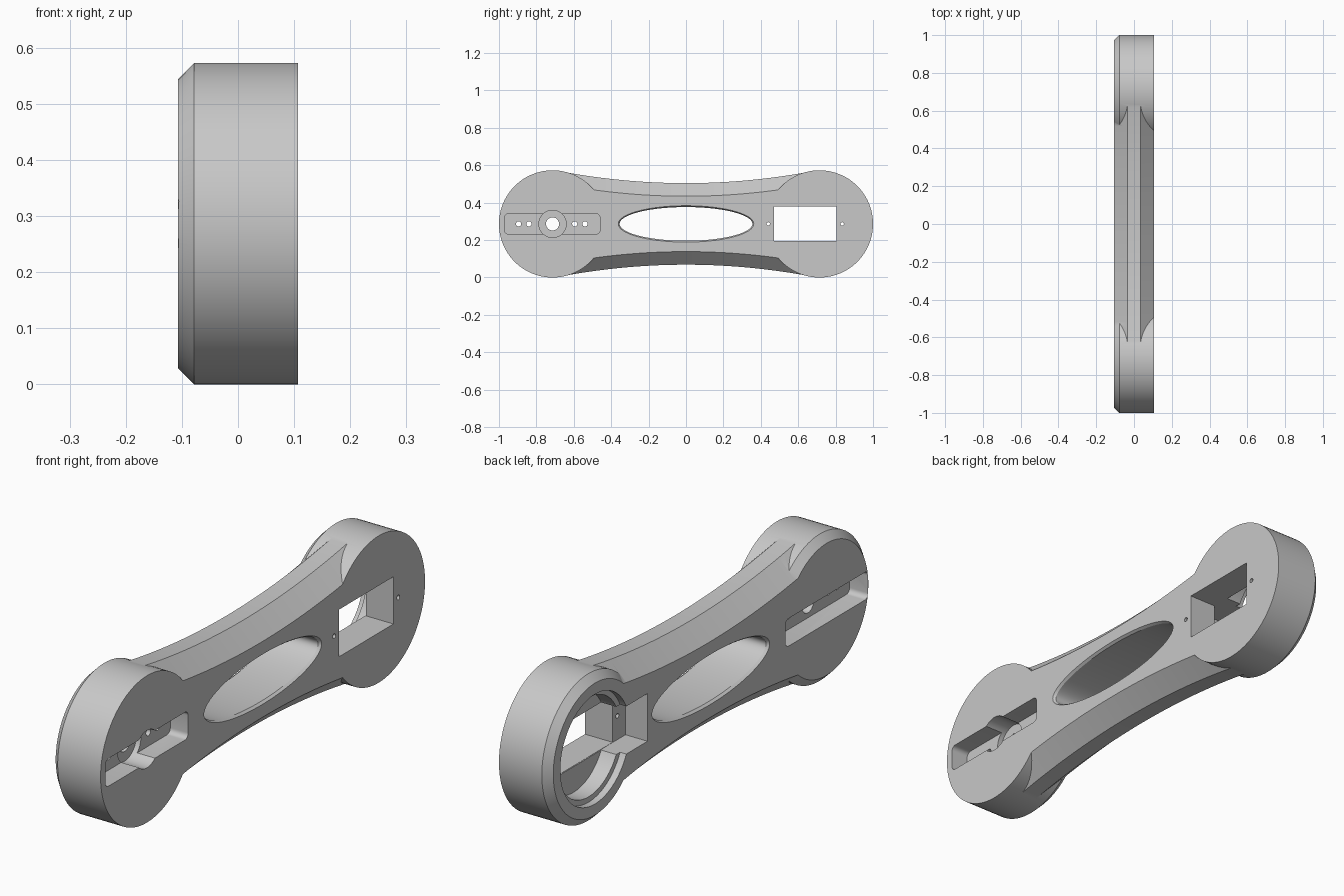
import bpy, bmesh
from math import sin, cos, pi

if "Cube" in bpy.data.objects:
    bpy.data.objects.remove(bpy.data.objects["Cube"])

MID = 0.2865            # height of the long axis, also the end radius
END = 0.7135            # distance of each end centre from the middle
HALF = 0.107            # half thickness

grey = bpy.data.materials.new("light_grey")
grey.use_nodes = True
grey.diffuse_color = (0.58, 0.58, 0.58, 1)
grey.node_tree.nodes["Principled BSDF"].inputs["Base Color"].default_value = (0.58, 0.58, 0.58, 1)


def oval(y, ry, rz, n=96):
    return [(y + ry * cos(2 * pi * i / n), MID + rz * sin(2 * pi * i / n)) for i in range(n)]


def rounded(y0, y1, half, r, n=6):
    """Rectangle outline about the long axis with rounded corners."""
    corners = [(y1 - r, half - r), (y0 + r, half - r), (y0 + r, r - half), (y1 - r, r - half)]
    return [(y + r * cos((k + i / n) * pi / 2), MID + z + r * sin((k + i / n) * pi / 2))
            for k, (y, z) in enumerate(corners) for i in range(n + 1)]


def box(y0, y1, half):
    return [(y0, MID - half), (y1, MID - half), (y1, MID + half), (y0, MID + half)]


def waist(inset, n=40, reach=0.65):
    """Waisted outline of the arm, narrowed by the inset."""
    ys = [reach * (2 * i / n - 1) for i in range(n + 1)]
    top = [(y, MID + 0.218 + 0.14 * y * y - inset) for y in ys]
    return top + [(y, 2 * MID - z) for y, z in reversed(top)]


def loft(name, *rings):
    """Solid through (x, outline) rings stacked across the thickness."""
    bm = bmesh.new()
    loops = [[bm.verts.new((x, y, z)) for y, z in outline] for x, outline in rings]
    n = len(loops[0])
    for a, b in zip(loops, loops[1:]):
        for i in range(n):
            bm.faces.new((a[i], a[(i + 1) % n], b[(i + 1) % n], b[i]))
    bm.faces.new(loops[0])
    bm.faces.new(loops[-1])
    bmesh.ops.recalc_face_normals(bm, faces=bm.faces)
    mesh = bpy.data.meshes.new(name)
    bm.to_mesh(mesh)
    bm.free()
    mesh.materials.append(grey)
    ob = bpy.data.objects.new(name, mesh)
    bpy.context.collection.objects.link(ob)
    return ob


def prism(name, outline, x0, x1):
    return loft(name, (x0, outline), (x1, outline))


def combine(target, tool, operation):
    mod = target.modifiers.new(tool.name, 'BOOLEAN')
    mod.operation, mod.solver, mod.object = operation, 'EXACT', tool
    bpy.context.view_layer.objects.active = target
    bpy.ops.object.modifier_apply(modifier=mod.name)
    bpy.data.objects.remove(tool)


# Waisted arm with bevelled long edges
arm = loft("link_arm", (-HALF, waist(0.07)), (-0.035, waist(0)), (0.035, waist(0)), (HALF, waist(0.07)))

# Round ends, bevelled on one side
for y in (-END, END):
    combine(arm, loft("round_end", (-HALF, oval(y, MID - 0.029, MID - 0.029)),
                      (-0.078, oval(y, MID, MID)), (HALF, oval(y, MID, MID))), 'UNION')

OUT = 0.13              # cutters overshoot the faces
slot = rounded(-0.97, -0.46, 0.054, 0.02)
cutters = [
    # Oval window with eased rims
    loft("window", (-0.127, oval(0, 0.377, 0.112)), (-0.097, oval(0, 0.355, 0.09)),
         (0.097, oval(0, 0.355, 0.09)), (0.127, oval(0, 0.377, 0.112))),
    # Horn slots on both faces, hub recess and hub hole
    prism("outer_slot", slot, 0.03, OUT),
    prism("inner_slot", slot, -OUT, -0.027),
    prism("hub_recess", oval(-END, 0.073, 0.073, 48), 0.01, OUT),
    prism("hub_hole", oval(-END, 0.035, 0.035, 32), -OUT, OUT),
    # Motor seat: stepped round recess, flange pocket, through opening
    prism("seat_lip", oval(END, 0.214, 0.214), -OUT, -0.08),
    prism("seat", oval(END, 0.193, 0.193), -OUT, -0.015),
    prism("flange_pocket", box(0.39, 0.88, 0.093), -OUT, -0.012),
    prism("motor_opening", box(0.47, 0.805, 0.092), -OUT, OUT),
]
# Screw holes
cutters += [prism("horn_screw", oval(y, 0.014, 0.014, 16), -OUT, OUT) for y in (-0.895, -0.84, -0.595, -0.54)]
cutters += [prism("flange_screw", oval(y, 0.009, 0.009, 16), -OUT, OUT) for y in (0.44, 0.835)]
for cutter in cutters:
    combine(arm, cutter, 'DIFFERENCE')

bpy.ops.object.select_all(action='DESELECT')
arm.select_set(True)
bpy.context.view_layer.objects.active = arm
bpy.ops.object.shade_smooth_by_angle(angle=pi / 7)
